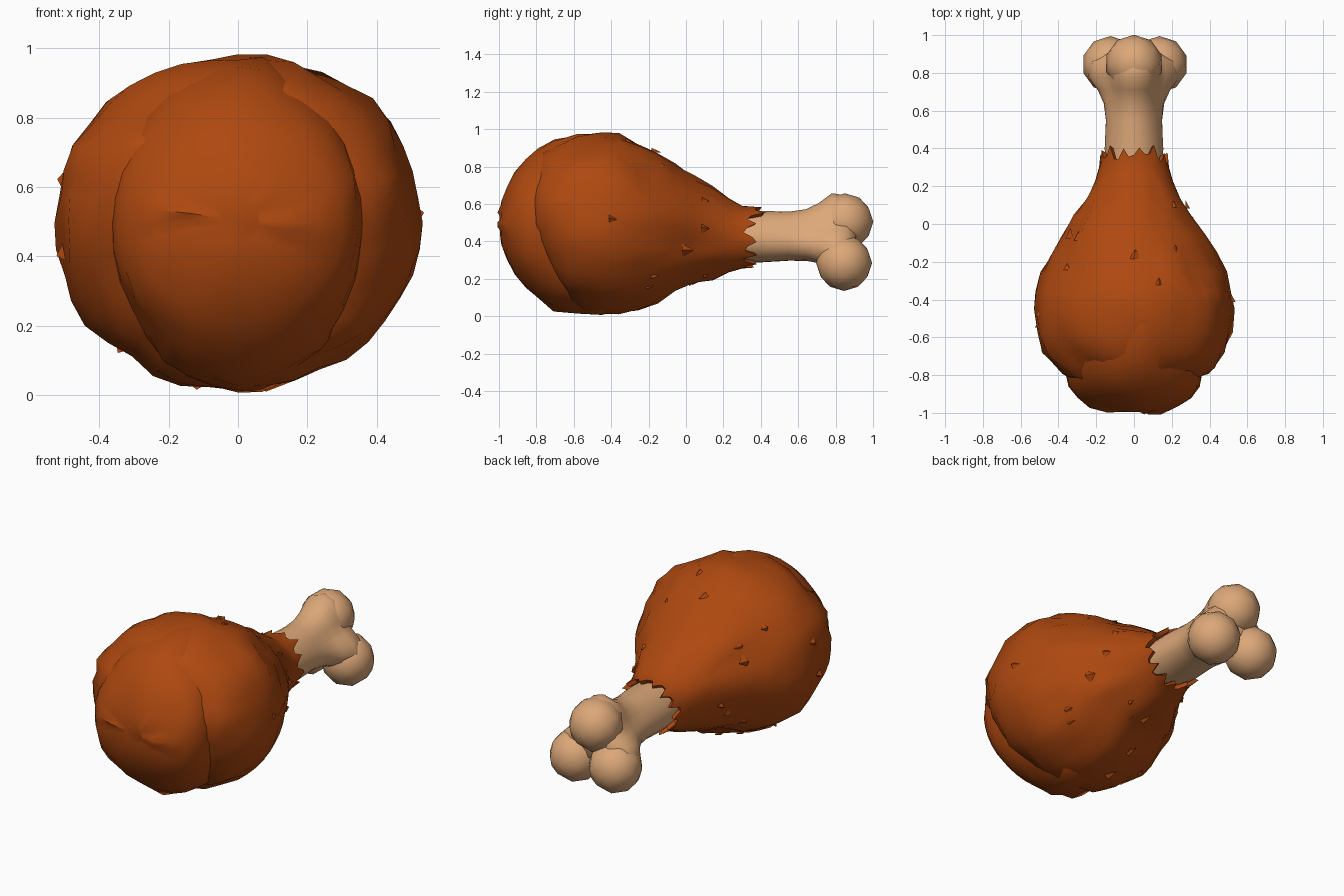
import bpy, bmesh, math, random
from mathutils import Vector, Matrix, noise

if "Cube" in bpy.data.objects:
    bpy.data.objects.remove(bpy.data.objects["Cube"])

random.seed(4)


def material(name, rgb):
    m = bpy.data.materials.new(name)
    m.diffuse_color = (*rgb, 1)
    m.use_nodes = True
    m.node_tree.nodes["Principled BSDF"].inputs["Base Color"].default_value = m.diffuse_color
    return m


MEAT = material("roasted_brown", (0.42, 0.065, 0.005))
BONE = material("bone_tan", (0.72, 0.39, 0.19))


def finish(name, bm, mat, angle):
    bmesh.ops.recalc_face_normals(bm, faces=bm.faces[:])
    me = bpy.data.meshes.new(name)
    bm.to_mesh(me)
    bm.free()
    me.materials.append(mat)
    ob = bpy.data.objects.new(name, me)
    bpy.context.collection.objects.link(ob)
    bpy.ops.object.select_all(action='DESELECT')
    ob.select_set(True)
    bpy.context.view_layer.objects.active = ob
    bpy.ops.object.shade_smooth_by_angle(angle=math.radians(angle))
    return ob


def loft(rings):
    """Skin a list of closed point rings, capping both ends."""
    bm = bmesh.new()
    loops = [[bm.verts.new(p) for p in r] for r in rings]
    n = len(rings[0])
    for a, b in zip(loops, loops[1:]):
        for i in range(n):
            j = (i + 1) % n
            bm.faces.new((a[i], a[j], b[j], b[i]))
    bm.faces.new(loops[0])
    bm.faces.new(loops[-1])
    return bm


def oval(y, half_w, top, bottom, n):
    c, h = (top + bottom) / 2, (top - bottom) / 2
    return [Vector((half_w * math.cos(2 * math.pi * i / n), y,
                    c + h * math.sin(2 * math.pi * i / n))) for i in range(n)]


def roughen(bm, amount, scale, y_max):
    """Lumpy skin with a few pinched dimples."""
    bm.normal_update()
    for v in bm.verts:
        if v.co.y < y_max:
            d = amount * noise.noise(v.co * scale)
            if random.random() < 0.04:
                d -= 0.018
            v.co += v.normal * d


# Main meat: y, half width, top z, bottom z
N = 40
body = [(-0.84, 0.30, 0.72, 0.28), (-0.80, 0.39, 0.82, 0.18), (-0.75, 0.435, 0.88, 0.12),
        (-0.68, 0.485, 0.935, 0.07), (-0.58, 0.52, 0.975, 0.025), (-0.45, 0.53, 0.982, 0.01),
        (-0.36, 0.52, 0.97, 0.015), (-0.26, 0.485, 0.93, 0.04), (-0.16, 0.435, 0.875, 0.085),
        (-0.06, 0.375, 0.815, 0.14), (0.04, 0.31, 0.75, 0.18), (0.14, 0.25, 0.69, 0.205),
        (0.23, 0.205, 0.63, 0.235), (0.30, 0.185, 0.59, 0.255)]
rings = [oval(*r, N) for r in body]
# Side flaps sweep backwards below the middle
for k, ring in enumerate(rings[:5]):
    for p in ring:
        low = max(0, 0.55 - p.z)
        p.y += low * 0.38 * (1 - k / 5)
# Torn edge around the bone, then a return inside
edge = oval(0.36, 0.18, 0.585, 0.26, N)
for i, p in enumerate(edge):
    up = max(0, math.sin(2 * math.pi * i / N))
    p.y = 0.335 + 0.05 * up + (0.03 if i % 3 == 0 else -0.02) + random.uniform(-0.018, 0.018)
inner = [Vector((p.x * 0.86, p.y - 0.015, 0.42 + (p.z - 0.42) * 0.86)) for p in edge]
back = oval(0.22, 0.13, 0.53, 0.31, N)
bm = loft(rings + [edge, inner, back])
roughen(bm, 0.028, 6.5, 0.2)
finish("meat_body", bm, MEAT, 50)

# Rounded front lobe of meat between the side flaps
lobe = [(-0.995, 0.06, 0.56, 0.44), (-0.985, 0.14, 0.62, 0.38), (-0.96, 0.235, 0.69, 0.30),
        (-0.92, 0.30, 0.77, 0.215), (-0.86, 0.345, 0.84, 0.145), (-0.79, 0.362, 0.895, 0.095),
        (-0.70, 0.365, 0.94, 0.045), (-0.58, 0.36, 0.97, 0.012), (-0.45, 0.34, 0.97, 0.005),
        (-0.30, 0.29, 0.91, 0.05), (-0.12, 0.15, 0.75, 0.2)]
bm = loft([oval(*r, 32) for r in lobe])
roughen(bm, 0.016, 5, 1)
finish("front_meat_lobe", bm, MEAT, 50)

# Small peeling skin flakes standing just off the meat
bm = bmesh.new()
for _ in range(26):
    y = random.uniform(-0.62, 0.15)
    a = random.uniform(0, 2 * math.pi)
    k = next(i for i in range(len(body) - 1) if body[i + 1][0] >= y)
    t = (y - body[k][0]) / (body[k + 1][0] - body[k][0])
    w, top, bot = [body[k][c] + t * (body[k + 1][c] - body[k][c]) for c in (1, 2, 3)]
    out = Vector((math.cos(a), 0, math.sin(a)))
    p = Vector((w * out.x, y, (top + bot) / 2 + (top - bot) / 2 * out.z))
    side = Vector((-out.z, 0, out.x))
    s = random.uniform(0.02, 0.04)
    base = [p - out * 0.012 + side * s, p - out * 0.012 - side * s,
            p - out * 0.012 + Vector((0, s * 1.6, 0)), p + out * 0.012 + side * s * 0.3]
    v = [bm.verts.new(q) for q in base]
    for f in ((0, 1, 2), (0, 1, 3), (1, 2, 3), (0, 2, 3)):
        bm.faces.new([v[i] for i in f])
finish("skin_flakes", bm, MEAT, 50)

# Bone shaft: three-lobed section flaring toward the knobs
SH = 24
shaft = [(0.15, 0.135, 0), (0.40, 0.145, 0.04), (0.55, 0.138, 0.06), (0.64, 0.145, 0.10),
         (0.71, 0.165, 0.18), (0.78, 0.20, 0.25), (0.86, 0.19, 0.25), (0.91, 0.12, 0.2)]
rings = []
for y, r, lobed in shaft:
    ring = []
    for i in range(SH):
        a = 2 * math.pi * i / SH
        q = r * (1 + lobed * math.cos(3 * (a - math.pi / 2)))
        # slightly wider than tall
        ring.append(Vector((q * 1.07 * math.cos(a), y, 0.42 + q * 0.95 * math.sin(a))))
    rings.append(ring)
finish("bone_shaft", loft(rings), BONE, 60)

# Three knobs at the bone end
for name, x, y, z, r in (("upper", 0, 0.85, 0.505, 0.152),
                         ("left", -0.125, 0.845, 0.285, 0.15),
                         ("right", 0.135, 0.845, 0.285, 0.15)):
    bm = bmesh.new()
    bmesh.ops.create_icosphere(bm, subdivisions=2, radius=r,
                               matrix=Matrix.Translation((x, y, z)))
    finish(name + "_bone_knob", bm, BONE, 60)
